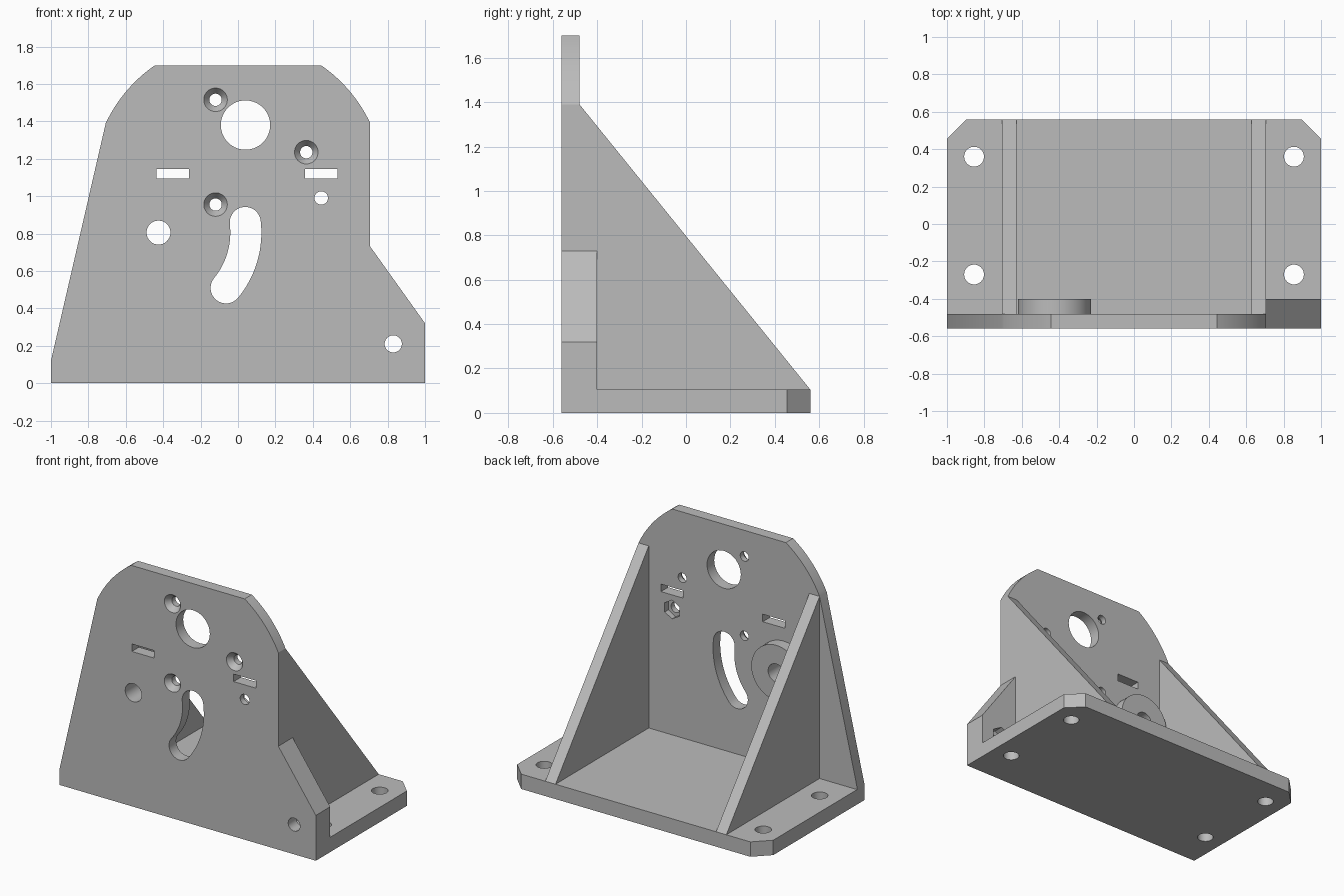
import bpy, bmesh, math

default = bpy.data.objects.get("Cube")
if default:
    bpy.data.objects.remove(default, do_unlink=True)

grey = bpy.data.materials.new("light_grey")
grey.use_nodes = True
grey.diffuse_color = (0.5, 0.5, 0.5, 1)
grey.node_tree.nodes["Principled BSDF"].inputs["Base Color"].default_value = (0.5, 0.5, 0.5, 1)

PLACE = {
    "x": lambda u, v, t: (t, u, v),
    "y": lambda u, v, t: (u, t, v),
    "z": lambda u, v, t: (u, v, t),
}
FRONT, PLATE_BACK, BOSS_BACK, BACK = -0.56, -0.48, -0.4, 0.56
BASE_TOP = 0.105


def loft(name, axis, start, end, lo, hi):
    """Solid between two matching outlines placed at lo and hi along an axis."""
    bm = bmesh.new()
    a = [bm.verts.new(PLACE[axis](u, v, lo)) for u, v in start]
    b = [bm.verts.new(PLACE[axis](u, v, hi)) for u, v in end]
    bm.faces.new(a)
    bm.faces.new(b)
    for i in range(len(a)):
        j = (i + 1) % len(a)
        bm.faces.new((a[i], a[j], b[j], b[i]))
    bmesh.ops.recalc_face_normals(bm, faces=bm.faces)
    mesh = bpy.data.meshes.new(name)
    bm.to_mesh(mesh)
    bm.free()
    mesh.materials.append(grey)
    obj = bpy.data.objects.new(name, mesh)
    bpy.context.collection.objects.link(obj)
    return obj


def prism(name, axis, outline, lo, hi):
    return loft(name, axis, outline, outline, lo, hi)


def arc(cx, cy, r, a0, a1, steps):
    angles = [math.radians(a0 + (a1 - a0) * i / steps) for i in range(steps + 1)]
    return [(cx + r * math.cos(a), cy + r * math.sin(a)) for a in angles]


def circle(cx, cy, r, sides=40, turn=0):
    return arc(cx, cy, r, turn, turn + 360, sides)[:-1]


def rect(x0, x1, z0, z1):
    return [(x0, z0), (x1, z0), (x1, z1), (x0, z1)]


def combine(target, tool, operation):
    mod = target.modifiers.new(tool.name, "BOOLEAN")
    mod.object, mod.operation, mod.solver = tool, operation, "EXACT"
    bpy.context.view_layer.objects.active = target
    bpy.ops.object.modifier_apply(modifier=mod.name)
    bpy.data.objects.remove(tool, do_unlink=True)


# Front plate with rounded shoulders
plate = [(-1, 0), (1, 0), (1, 0.32), (0.707, 0.73)]
plate += arc(0, 1.056, 0.782, 25.3, 55.4, 16)
plate += arc(0, 1.056, 0.782, 124.6, 154.7, 16)
plate += [(-1, 0.12)]
bracket = prism("mounting_bracket", "y", plate, FRONT, PLATE_BACK)

# Base with chamfered back corners
base = [(-1, -0.52), (1, -0.52), (1, 0.455), (0.895, BACK), (-0.895, BACK), (-1, 0.455)]
parts = [prism("base", "z", base, 0, BASE_TOP)]

# Triangular side gussets
gusset = [(-0.52, 0.05), (BACK, 0.05), (BACK, BASE_TOP), (PLATE_BACK, 1.39), (-0.52, 1.39)]
for name, x0, x1 in (("left_gusset", 0.627, 0.707), ("right_gusset", -0.707, -0.627)):
    parts.append(prism(name, "x", gusset, x0, x1))

# Thick sloped ear and round pivot boss
ear = [(0.68, 0), (1, 0), (1, 0.32), (0.707, 0.73), (0.68, 0.73)]
parts.append(prism("side_ear", "y", ear, FRONT, BOSS_BACK))
parts.append(prism("pivot_boss", "y", circle(-0.425, 0.805, 0.195, 64), -0.52, BOSS_BACK))
for part in parts:
    combine(bracket, part, "UNION")

cutters = []


def bore(outline, lo=-0.6, hi=-0.37):
    cutters.append(prism("cutter", "y", outline, lo, hi))


# Round holes through the plate
for x, z, r in ((0.04, 1.38, 0.132), (-0.425, 0.805, 0.064), (0.445, 0.99, 0.036), (0.83, 0.21, 0.046)):
    bore(circle(x, z, r))

# Countersunk screw holes
for x, z in ((-0.12, 1.515), (0.365, 1.235), (-0.12, 0.955)):
    bore(circle(x, z, 0.033))
    cutters.append(loft("countersink", "y", circle(x, z, 0.0705), circle(x, z, 0.033), -0.57, -0.52))

# Strap slots
for x in (-0.35, 0.445):
    bore(rect(x - 0.087, x + 0.087, 1.093, 1.146))

# Curved adjustment slot swinging around the pivot
px, pz, swing, half = -0.425, 0.805, 0.467, 0.083
top, low = 6.7, -39.3
slot = arc(px, pz, swing + half, low, top, 16)
slot += arc(*arc(px, pz, swing, top, top, 1)[0], half, top, top + 180, 16)[1:]
slot += arc(px, pz, swing - half, top, low, 16)[1:]
slot += arc(*arc(px, pz, swing, low, low, 1)[0], half, low + 180, low + 360, 16)[1:-1]
bore(slot)

# Hexagonal nut pockets at the back
bore(circle(0.445, 0.99, 0.066, 6, 30), -0.52, -0.45)
bore(circle(0.83, 0.21, 0.08, 6, 30), -0.47, -0.37)

# Bolt holes in the base
for x in (-0.855, 0.855):
    for y in (-0.27, 0.36):
        cutters.append(prism("bolt_hole", "z", circle(x, y, 0.053), -0.05, 0.15))

for cutter in cutters:
    combine(bracket, cutter, "DIFFERENCE")

bpy.ops.object.select_all(action="DESELECT")
bracket.select_set(True)
bpy.context.view_layer.objects.active = bracket
bpy.ops.object.shade_smooth_by_angle(angle=math.radians(25))
